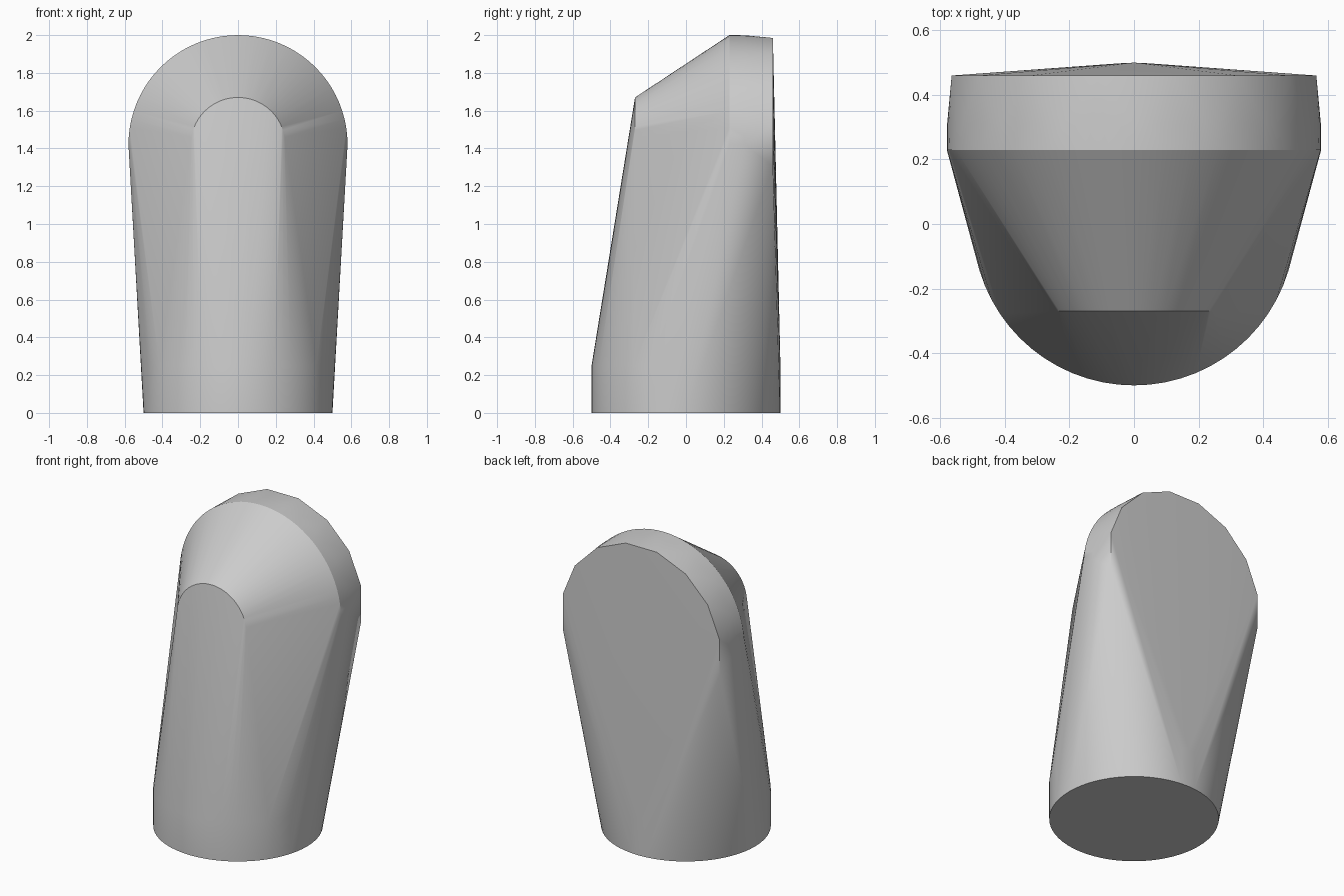
import bpy
import bmesh
from math import cos, sin, pi, radians

cube = bpy.data.objects.get("Cube")
if cube:
    bpy.data.objects.remove(cube, do_unlink=True)

ARCH_Z = 1.42

# Plain grey material
grey = bpy.data.materials.new("plain_grey")
grey.use_nodes = True
colour = (0.6, 0.6, 0.6, 1)
grey.diffuse_color = colour
grey.node_tree.nodes["Principled BSDF"].inputs["Base Color"].default_value = colour


def base_ring(z, radius, count=64):
    """Horizontal circle of the round foot."""
    return [(radius * cos(2 * pi * i / count), radius * sin(2 * pi * i / count), z)
            for i in range(count)]


def arch(y, radius, count=40):
    """Upright half circle that faces the front."""
    return [(radius * cos(pi * i / count), y, ARCH_Z + radius * sin(pi * i / count))
            for i in range(count + 1)]


def back_polygon(y, radius, sides=16):
    """Upright polygon of the flat back, with a flat side on top."""
    return [(radius * cos(2 * pi * (i + 0.5) / sides), y,
             ARCH_Z + radius * sin(2 * pi * (i + 0.5) / sides)) for i in range(sides)]


# Skin stretched over the foot, the small front arch, the large arch and the back
points = (base_ring(0, 0.5) + base_ring(0.25, 0.5)
          + arch(-0.27, 0.25) + arch(0.23, 0.58) + arch(0.31, 0.579)
          + back_polygon(0.46, 0.576))
bm = bmesh.new()
for p in points:
    bm.verts.new(p)
hull = bmesh.ops.convex_hull(bm, input=bm.verts[:])
loose = {v for v in hull["geom_interior"] + hull["geom_unused"]
         if isinstance(v, bmesh.types.BMVert)}
bmesh.ops.delete(bm, geom=list(loose), context="VERTS")
bmesh.ops.dissolve_limit(bm, angle_limit=radians(0.1),
                         verts=bm.verts[:], edges=bm.edges[:])
bmesh.ops.recalc_face_normals(bm, faces=bm.faces[:])

mesh = bpy.data.meshes.new("arched_body")
bm.to_mesh(mesh)
bm.free()
mesh.materials.append(grey)
body = bpy.data.objects.new("arched_body", mesh)
bpy.context.collection.objects.link(body)

# Smooth sides with crisp rims
bpy.ops.object.select_all(action="DESELECT")
body.select_set(True)
bpy.context.view_layer.objects.active = body
bpy.ops.object.shade_smooth_by_angle(angle=radians(30))
